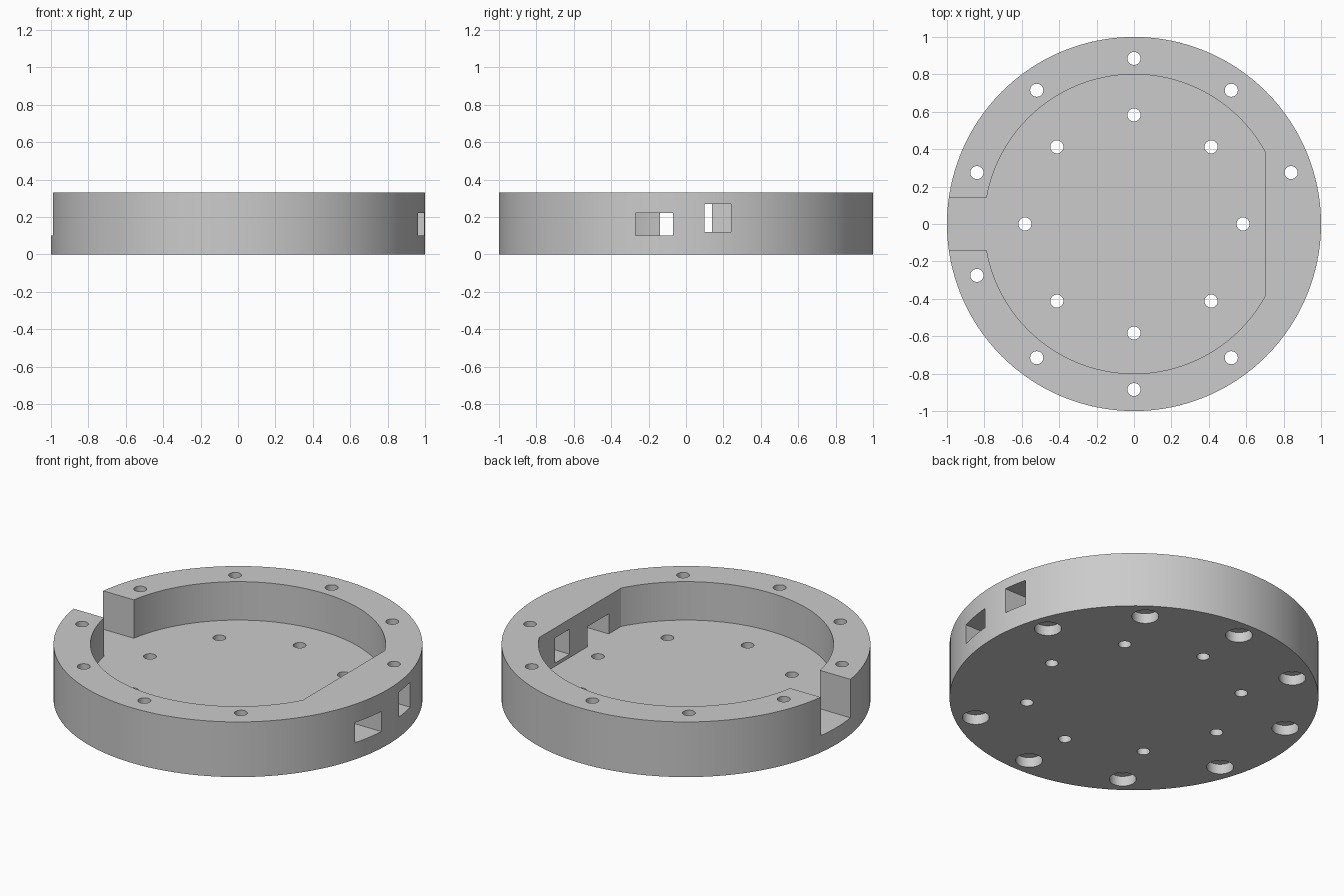
import bpy, bmesh
from math import cos, sin, pi, asin, acos, radians

old = bpy.data.objects.get("Cube")
if old:
    bpy.data.objects.remove(old, do_unlink=True)

HEIGHT, FLOOR = 0.33, 0.1
POCKET_R, FLAT_X, NOTCH_Y = 0.8, 0.7, 0.14

grey = bpy.data.materials.new("plain grey")
grey.use_nodes = True
colour = (0.6, 0.6, 0.6, 1)
grey.diffuse_color = colour
grey.node_tree.nodes["Principled BSDF"].inputs["Base Color"].default_value = colour


def prism(name, outline, z0, z1):
    """Extrude a flat outline from z0 to z1."""
    bm = bmesh.new()
    face = bm.faces.new([bm.verts.new((x, y, z0)) for x, y in outline])
    top = bmesh.ops.extrude_face_region(bm, geom=[face])["geom"]
    verts = [v for v in top if isinstance(v, bmesh.types.BMVert)]
    bmesh.ops.translate(bm, verts=verts, vec=(0, 0, z1 - z0))
    bmesh.ops.recalc_face_normals(bm, faces=bm.faces)
    mesh = bpy.data.meshes.new(name)
    bm.to_mesh(mesh)
    bm.free()
    mesh.materials.append(grey)
    obj = bpy.data.objects.new(name, mesh)
    bpy.context.collection.objects.link(obj)
    return obj


def arc(r, a0, a1, n, cx=0, cy=0):
    return [(cx + r * cos(a0 + (a1 - a0) * i / n), cy + r * sin(a0 + (a1 - a0) * i / n))
            for i in range(n + 1)]


def circle(r, n, cx=0, cy=0):
    return arc(r, 0, 2 * pi, n, cx, cy)[:-1]


def rectangle(x0, x1, y0, y1):
    return [(x0, y0), (x1, y0), (x1, y1), (x0, y1)]


# Round housing body
housing = prism("round_housing", circle(1, 128), 0, HEIGHT)

# Pocket with one flat wall and a notch open to the side
a_flat, a_notch = acos(FLAT_X / POCKET_R), pi - asin(NOTCH_Y / POCKET_R)
upper = arc(POCKET_R, a_flat, a_notch, 56) + [(-1.2, NOTCH_Y)]
pocket = upper + [(x, -y) for x, y in reversed(upper)]
cutters = [prism("pocket_cutter", pocket, FLOOR, HEIGHT + 0.1)]

# Two connector windows in the flat wall
cutters.append(prism("wide_window_cutter", rectangle(0.6, 1.2, -0.27, -0.07), FLOOR, 0.22))
cutters.append(prism("tall_window_cutter", rectangle(0.6, 1.2, 0.1, 0.24), 0.12, 0.27))

# Counterbored rim holes, leaving out the spot beside the wide window
rim = [(0, 0.885), (0, -0.885), (0.84, 0.275)]
rim += [(sx * 0.52, sy * 0.715) for sx in (-1, 1) for sy in (-1, 1)]
rim += [(-0.84, sy * 0.275) for sy in (-1, 1)]
for x, y in rim:
    cutters.append(prism("rim_counterbore_cutter", circle(0.073, 32, x, y), -0.1, 0.06))
    cutters.append(prism("rim_hole_cutter", circle(0.035, 32, x, y), -0.2, HEIGHT + 0.1))

# Ring of floor holes
for i in range(8):
    a = i * pi / 4
    cutters.append(prism("floor_hole_cutter",
                         circle(0.035, 32, 0.583 * cos(a), 0.583 * sin(a)), -0.1, 0.2))

# Cut everything, then drop the cutters
for c in cutters:
    c.hide_render = True
    mod = housing.modifiers.new(c.name, "BOOLEAN")
    mod.operation, mod.solver, mod.object = "DIFFERENCE", "EXACT", c
bpy.context.view_layer.update()
result = bpy.data.meshes.new_from_object(
    housing.evaluated_get(bpy.context.evaluated_depsgraph_get()))
housing.modifiers.clear()
housing.data = result
for c in cutters:
    bpy.data.objects.remove(c, do_unlink=True)

# Smooth round walls, sharp rims
bpy.ops.object.select_all(action="DESELECT")
housing.select_set(True)
bpy.context.view_layer.objects.active = housing
bpy.ops.object.shade_smooth_by_angle(angle=radians(30))
